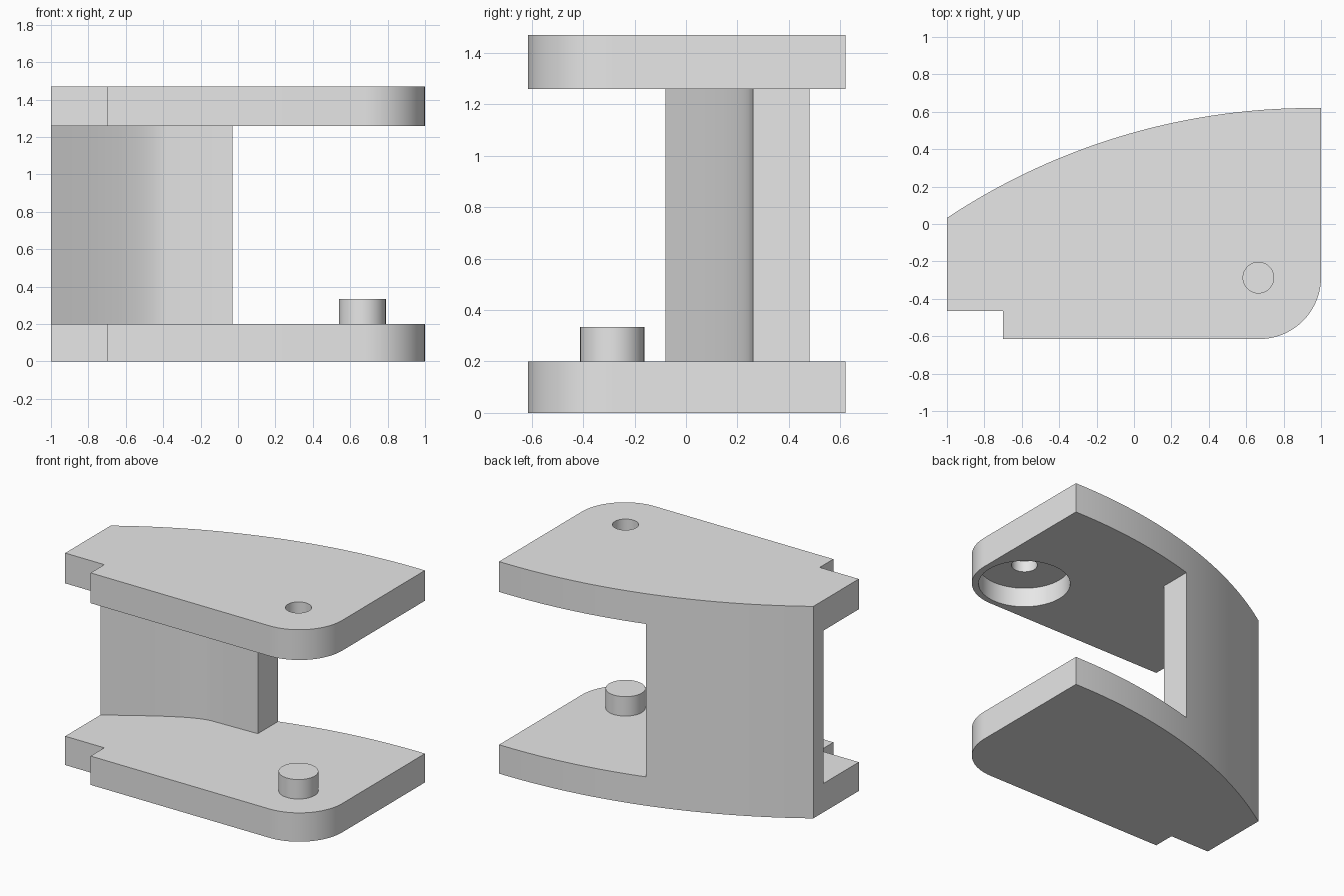
import bpy, bmesh
from math import sin, cos, radians, sqrt

if "Cube" in bpy.data.objects:
    bpy.data.objects.remove(bpy.data.objects["Cube"])

grey = bpy.data.materials.new("light_grey")
grey.use_nodes = True
grey.diffuse_color = (0.8, 0.8, 0.8, 1)
grey.node_tree.nodes["Principled BSDF"].inputs["Base Color"].default_value = (0.8, 0.8, 0.8, 1)

PIN_X, PIN_Y = 0.665, -0.287
BACK_R = 3.53


def back_curve(x):
    """Height in y of the curved back edge, a large arc ending flat."""
    d = min(x - 0.95, 0)
    return 0.62 - BACK_R + sqrt(BACK_R ** 2 - d * d)


def back_points(x0, x1, n):
    xs = [x0 + (x1 - x0) * i / n for i in range(n + 1)]
    return [(x, back_curve(x)) for x in xs]


def arc(cx, cy, r, a0, a1, n):
    steps = [radians(a0 + (a1 - a0) * i / n) for i in range(n + 1)]
    return [(cx + r * cos(a), cy + r * sin(a)) for a in steps]


def prism(name, outline, z0, z1):
    """Extrude a closed outline upwards."""
    bm = bmesh.new()
    face = bm.faces.new([bm.verts.new((x, y, z0)) for x, y in outline])
    ext = bmesh.ops.extrude_face_region(bm, geom=[face])["geom"]
    top = [v for v in ext if isinstance(v, bmesh.types.BMVert)]
    bmesh.ops.translate(bm, verts=top, vec=(0, 0, z1 - z0))
    bmesh.ops.recalc_face_normals(bm, faces=bm.faces)
    mesh = bpy.data.meshes.new(name)
    bm.to_mesh(mesh)
    bm.free()
    mesh.materials.append(grey)
    ob = bpy.data.objects.new(name, mesh)
    bpy.context.collection.objects.link(ob)
    return ob


def disc(name, r, z0, z1):
    return prism(name, arc(PIN_X, PIN_Y, r, 0, 360, 64)[:-1], z0, z1)


def activate(ob):
    bpy.ops.object.select_all(action='DESELECT')
    ob.select_set(True)
    bpy.context.view_layer.objects.active = ob


def cut(ob, cutter):
    cutter.hide_render = True
    mod = ob.modifiers.new("cut", 'BOOLEAN')
    mod.operation = 'DIFFERENCE'
    mod.solver = 'EXACT'
    mod.object = cutter
    activate(ob)
    bpy.ops.object.modifier_apply(modifier=mod.name)
    bpy.data.objects.remove(cutter)


# Two matching plates: curved back, rounded front corner, notched end
plate = [(-1, -0.465), (-0.70, -0.465), (-0.70, -0.615)]
plate += arc(0.67, -0.285, 0.33, -90, 0, 20)
plate += back_points(-0.03, 1, 20)[::-1] + back_points(-1, -0.03, 20)[::-1][1:]
lower = prism("lower_plate", plate, 0, 0.2)
upper = prism("upper_plate", plate, 1.26, 1.47)

# Round recess under the upper plate, with a small hole through the top
cut(upper, disc("recess_cutter", 0.29, 1.16, 1.395))
cut(upper, disc("hole_cutter", 0.082, 1.3, 1.6))

# Wall joining the plates: back follows the plates, inner face bends flat
inner = [(-0.03, 0.26), (-0.38, 0.25), (-0.42, 0.244), (-0.46, 0.232), (-0.5, 0.217),
         (-0.55, 0.194), (-0.64, 0.147), (-0.8, 0.05), (-1, -0.08)]
wall = prism("back_wall", back_points(-1, -0.03, 20) + inner, 0.2, 1.26)

# Pin standing on the lower plate
pin = disc("pin", 0.125, 0.2, 0.335)

for ob in (lower, upper, wall, pin):
    activate(ob)
    bpy.ops.object.shade_smooth_by_angle(angle=radians(30))
